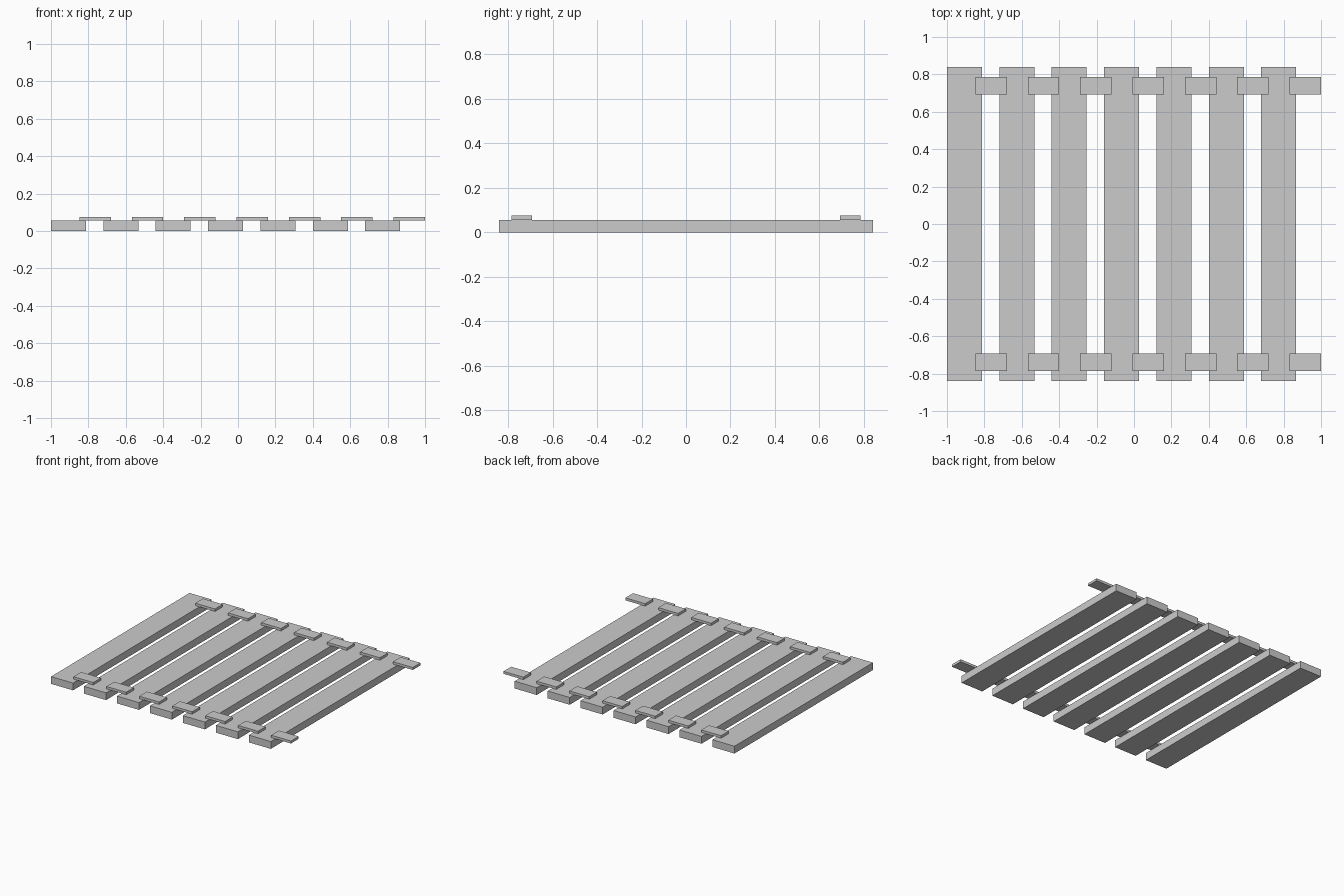
import bpy

if "Cube" in bpy.data.objects:
    bpy.data.objects.remove(bpy.data.objects["Cube"])

COUNT, PITCH = 7, 0.28
PLANK_H, STRAP_H = 0.056, 0.019


def box(name, center, size):
    bpy.ops.mesh.primitive_cube_add(size=1, location=center)
    obj = bpy.context.object
    obj.name = name
    obj.scale = size
    bpy.ops.object.transform_apply(location=False, rotation=False, scale=True)
    return obj


for i in range(COUNT):
    # Long plank
    x = -0.9065 + i * PITCH
    box(f"plank_{i + 1}", (x, 0, PLANK_H / 2), (0.187, 1.68, PLANK_H))
    # Connector straps lying on top, bridging to the next plank
    for side, y in (("front", -0.739), ("back", 0.739)):
        box(f"{side}_strap_{i + 1}",
            (-0.764 + i * PITCH, y, PLANK_H + STRAP_H / 2),
            (0.168, 0.093, STRAP_H))
